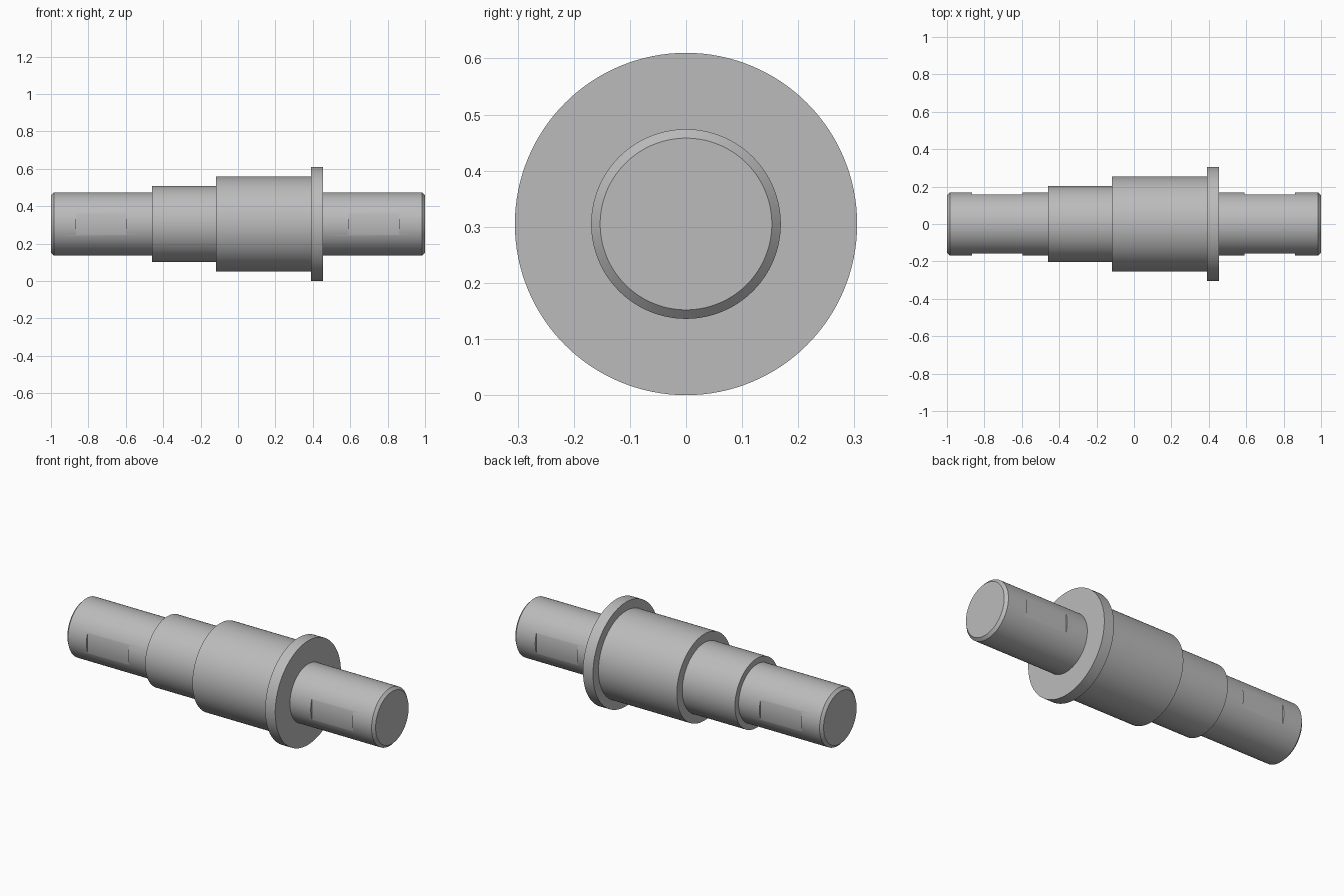
import bpy, bmesh, math
from mathutils import Matrix, Vector

cube = bpy.data.objects.get("Cube")
if cube:
    bpy.data.objects.remove(cube, do_unlink=True)

AXIS_Z = 0.305
END_R = 0.169
FLAT_Y = 0.159

steel = bpy.data.materials.new("plain_grey_steel")
steel.use_nodes = True
steel.diffuse_color = (0.5, 0.5, 0.5, 1)
steel.node_tree.nodes["Principled BSDF"].inputs["Base Color"].default_value = (0.5, 0.5, 0.5, 1)


def add_object(name, bm):
    mesh = bpy.data.meshes.new(name)
    bm.to_mesh(mesh)
    bm.free()
    mesh.materials.append(steel)
    obj = bpy.data.objects.new(name, mesh)
    bpy.context.collection.objects.link(obj)
    return obj


def lathe(name, profile, segments=128):
    """Revolve (x, radius) points about the shaft axis."""
    bm = bmesh.new()
    rings = []
    for x, r in profile:
        angles = [2 * math.pi * i / segments for i in range(segments)]
        rings.append([bm.verts.new((x, r * math.cos(a), AXIS_Z + r * math.sin(a))) for a in angles])
    for a, b in zip(rings, rings[1:]):
        for i in range(segments):
            j = (i + 1) % segments
            bm.faces.new((a[i], a[j], b[j], b[i]))
    bm.faces.new(rings[0])
    bm.faces.new(rings[-1])
    bmesh.ops.recalc_face_normals(bm, faces=bm.faces)
    return add_object(name, bm)


# Stepped shaft: chamfered ends, two shoulders and a collar
shaft = lathe("stepped_shaft", [
    (-1, 0.153), (-0.985, END_R), (-0.46, END_R),
    (-0.46, 0.203), (-0.118, 0.203),
    (-0.118, 0.254), (0.39, 0.254),
    (0.39, 0.305), (0.455, 0.305),
    (0.455, END_R), (0.985, END_R), (1, 0.153),
])

# Wrench flats on the front and back of both ends
bm = bmesh.new()
depth = 0.1
for x0, x1 in ((-0.865, -0.595), (0.59, 0.86)):
    for side in (-1, 1):
        centre = Vector(((x0 + x1) / 2, side * (FLAT_Y + depth / 2), AXIS_Z))
        size = Matrix.Diagonal((x1 - x0, depth, 0.4, 1))
        bmesh.ops.create_cube(bm, size=1, matrix=Matrix.Translation(centre) @ size)
cutter = add_object("flat_cutter", bm)
cutter.hide_render = True

cut = shaft.modifiers.new("wrench_flats", "BOOLEAN")
cut.operation = "DIFFERENCE"
cut.solver = "EXACT"
cut.object = cutter
bpy.ops.object.select_all(action="DESELECT")
bpy.context.view_layer.objects.active = shaft
shaft.select_set(True)
bpy.ops.object.modifier_apply(modifier=cut.name)
bpy.data.objects.remove(cutter, do_unlink=True)

# Smooth round surfaces, crisp shoulders
bpy.ops.object.shade_smooth_by_angle(angle=math.radians(30))
